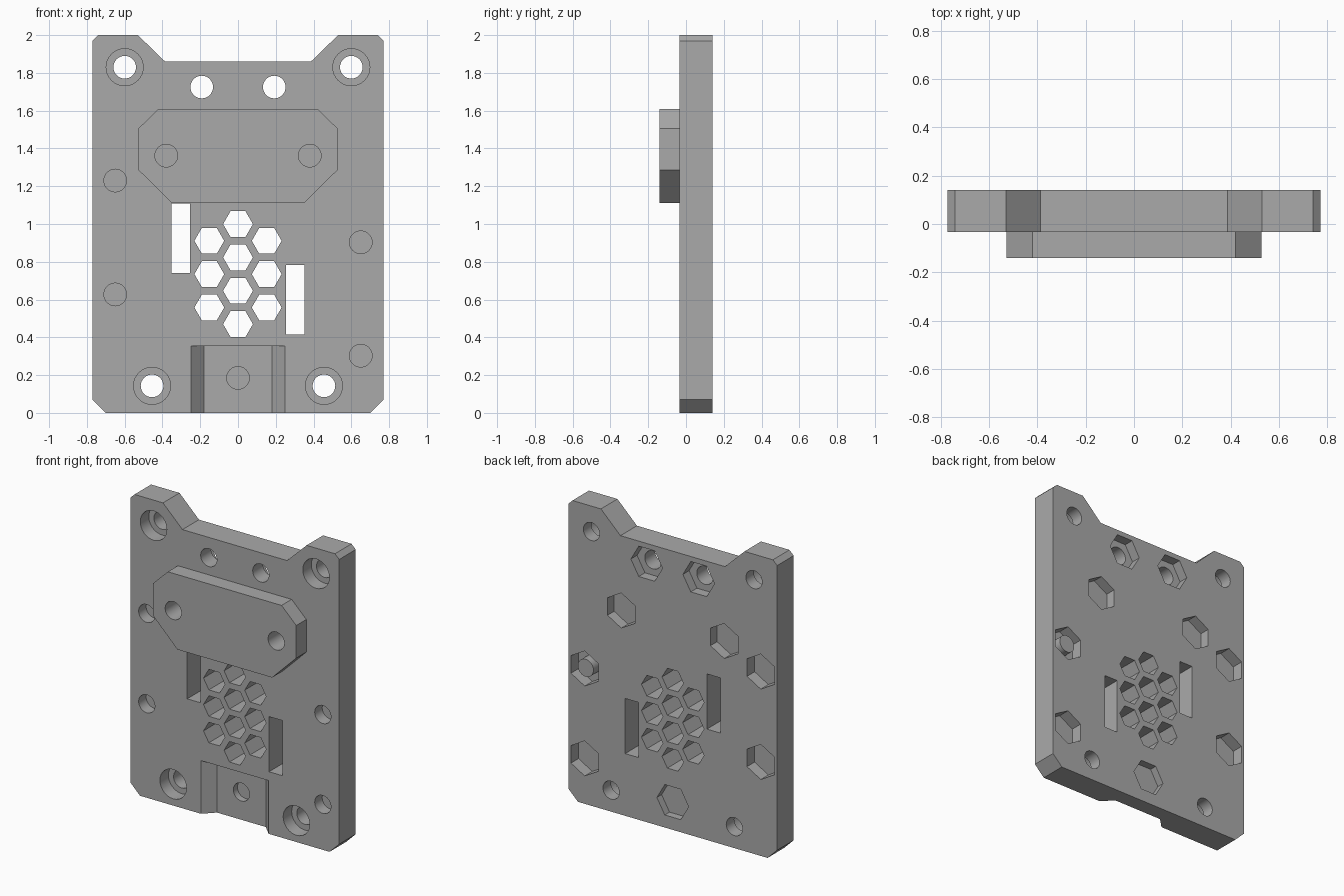
import bpy, bmesh, math

cube = bpy.data.objects.get("Cube")
if cube:
    bpy.data.objects.remove(cube, do_unlink=True)

FRONT, BACK, PAD = -0.034, 0.14, -0.14
BEYOND = 0.3

grey = bpy.data.materials.new("plain grey")
grey.use_nodes = True
grey.diffuse_color = (0.4, 0.4, 0.4, 1)
grey.node_tree.nodes["Principled BSDF"].inputs["Base Color"].default_value = (0.4, 0.4, 0.4, 1)


def prism(name, outline, y0, y1):
    """Extrude an (x, z) outline from y0 back to y1."""
    bm = bmesh.new()
    face = bm.faces.new([bm.verts.new((x, y0, z)) for x, z in outline])
    new = bmesh.ops.extrude_face_region(bm, geom=[face])["geom"]
    verts = [v for v in new if isinstance(v, bmesh.types.BMVert)]
    bmesh.ops.translate(bm, verts=verts, vec=(0, y1 - y0, 0))
    bmesh.ops.recalc_face_normals(bm, faces=bm.faces)
    mesh = bpy.data.meshes.new(name)
    bm.to_mesh(mesh)
    bm.free()
    mesh.materials.append(grey)
    obj = bpy.data.objects.new(name, mesh)
    bpy.context.collection.objects.link(obj)
    return obj


def ring(x, z, r, sides, turn=0):
    steps = [turn + math.tau * i / sides for i in range(sides)]
    return [(x + r * math.cos(a), z + r * math.sin(a)) for a in steps]


def mirrored(half):
    return half + [(-x, z) for x, z in reversed(half)]


def combine(target, other, operation):
    mod = target.modifiers.new("combine", "BOOLEAN")
    mod.operation, mod.solver, mod.object = operation, "EXACT", other
    bpy.ops.object.select_all(action="DESELECT")
    bpy.context.view_layer.objects.active = target
    target.select_set(True)
    bpy.ops.object.modifier_apply(modifier=mod.name)
    bpy.data.objects.remove(other, do_unlink=True)


# Notched plate with the raised pad
plate = prism("mounting_plate", mirrored([
    (0.70, 0), (0.771, 0.07), (0.771, 1.97), (0.74, 2), (0.53, 2), (0.386, 1.86)]), FRONT, BACK)
pad = prism("raised_pad", mirrored([
    (0.35, 1.11), (0.528, 1.287), (0.528, 1.505), (0.42, 1.61)]), PAD, FRONT + 0.03)
combine(plate, pad, "UNION")


def cut(outline, y0=-BEYOND, y1=BEYOND):
    combine(plate, prism("cutter", outline, y0, y1), "DIFFERENCE")


def hole(x, z, y1=BEYOND, r=0.06):
    cut(ring(x, z, r, 32), -BEYOND, y1)


def nut_pocket(x, z, depth, turn=0):
    cut(ring(x, z, 0.117, 6, turn), BACK - depth, BEYOND)


# Tapered groove at the bottom front
groove = prism("cutter", [(-0.25, -0.1), (0.25, -0.1), (0.25, 0.355), (-0.25, 0.355)], FRONT - 0.07, FRONT + 0.07)
for v in groove.data.vertices:
    side = 1 if v.co.x > 0 else -1
    v.co.x = side * (0.18 if v.co.y > FRONT else 0.32)
combine(plate, groove, "DIFFERENCE")

for side in (-1, 1):
    # Counterbored corner screw holes
    for x, z in ((0.6, 1.83), (0.455, 0.143)):
        hole(side * x, z)
        hole(side * x, z, FRONT + 0.09, 0.098)
    # Upper through holes with nut pockets
    hole(side * 0.192, 1.725)
    nut_pocket(side * 0.192, 1.725, 0.065)
    # Pad holes
    hole(side * 0.38, 1.362, 0.05)
    nut_pocket(side * 0.38, 1.362, 0.07, math.pi / 6)

# Blind side holes with nut pockets
for x, z in ((-0.65, 1.23), (-0.65, 0.627), (0.65, 0.903), (0.65, 0.303)):
    hole(x, z, 0.045)
    nut_pocket(x, z, 0.08, math.pi / 6)

# Bottom hole inside the groove
hole(0, 0.185, 0.08)
nut_pocket(0, 0.185, 0.05)

# Two cable slots
for x, z in ((-0.302, 0.74), (0.302, 0.415)):
    cut([(x - 0.049, z), (x + 0.049, z), (x + 0.049, z + 0.368), (x - 0.049, z + 0.368)])

# Honeycomb vent
for column, count, bottom in ((-0.152, 3, 0.558), (0, 4, 0.47), (0.152, 3, 0.558)):
    for i in range(count):
        cut(ring(column, bottom + 0.1765 * i, 0.079, 6))

# Round boss left standing in one nut pocket
boss = prism("pocket_boss", ring(0.65, 0.903, 0.058, 32), 0.052, 0.13)

for obj in (plate, boss):
    bpy.ops.object.select_all(action="DESELECT")
    bpy.context.view_layer.objects.active = obj
    obj.select_set(True)
    bpy.ops.object.shade_smooth_by_angle(angle=math.radians(30))
